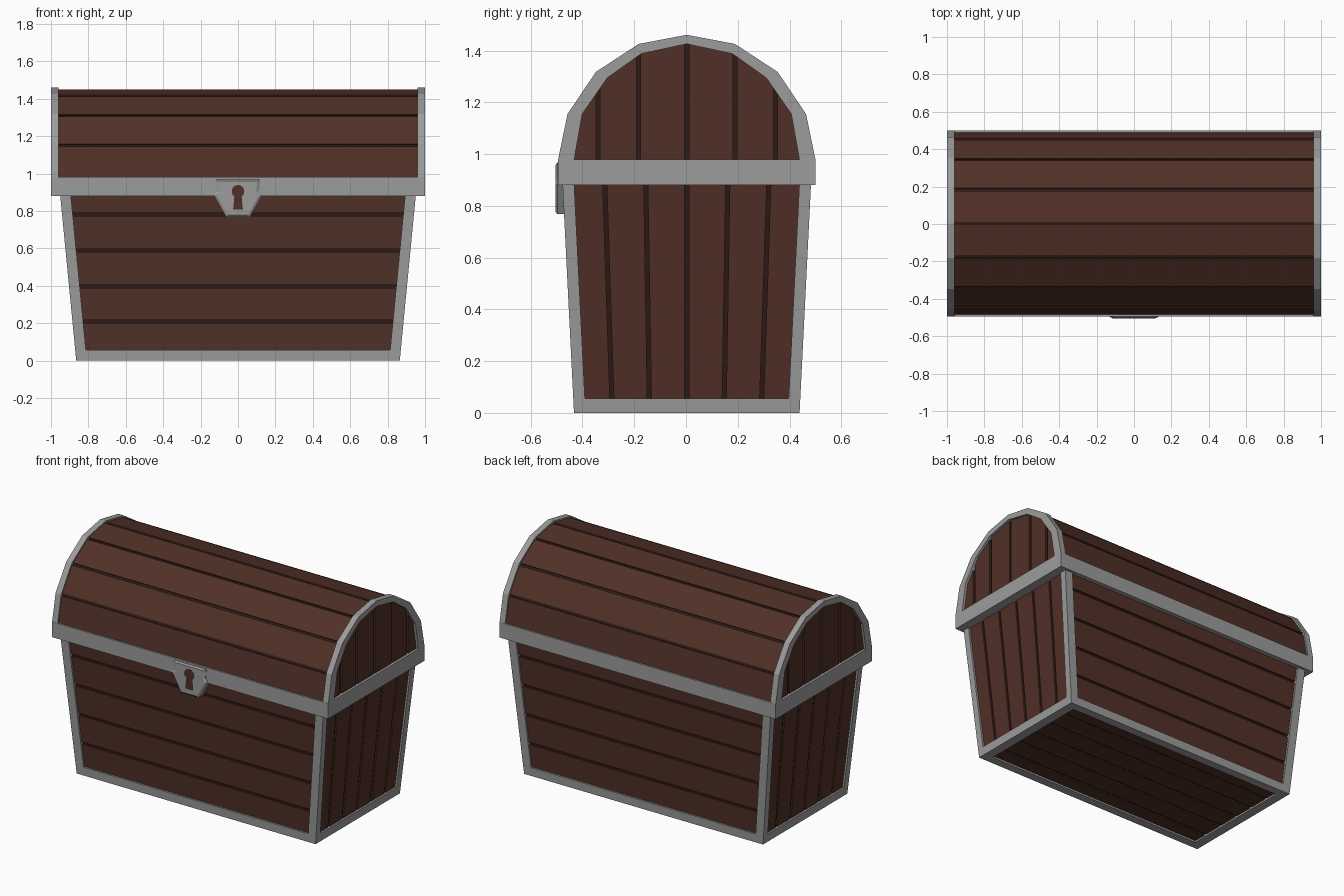
import bpy, bmesh, math

if "Cube" in bpy.data.objects:
    bpy.data.objects.remove(bpy.data.objects["Cube"])

OFF_Y = 0.003  # the box sits slightly back so that the lock fits the centring


def material(name, rgb):
    m = bpy.data.materials.new(name)
    m.diffuse_color = (*rgb, 1)
    m.use_nodes = True
    m.node_tree.nodes["Principled BSDF"].inputs["Base Color"].default_value = m.diffuse_color
    return m


WOOD = material("brown_wood", (0.082, 0.030, 0.020))
GROOVE = material("dark_groove", (0.026, 0.0105, 0.0075))
METAL = material("grey_metal", (0.335, 0.335, 0.335))


def loft(name, solids, mat):
    """One object from solids, each a list of equal-length rings with end caps."""
    bm = bmesh.new()
    for rings in solids:
        vs = [[bm.verts.new((x, y + OFF_Y, z)) for x, y, z in r] for r in rings]
        n = len(vs[0])
        for a, b in zip(vs, vs[1:]):
            for i in range(n):
                j = (i + 1) % n
                bm.faces.new((a[i], a[j], b[j], b[i]))
        bm.faces.new(vs[0][::-1])
        bm.faces.new(vs[-1])
    bmesh.ops.recalc_face_normals(bm, faces=bm.faces)
    me = bpy.data.meshes.new(name)
    bm.to_mesh(me)
    bm.free()
    me.materials.append(mat)
    ob = bpy.data.objects.new(name, me)
    bpy.context.collection.objects.link(ob)
    return ob


def rect(x0, x1, y0, y1, z):
    return [(x0, y0, z), (x1, y0, z), (x1, y1, z), (x0, y1, z)]


def along_x(profile, x0, x1):
    return [[(x, y, z) for y, z in profile] for x in (x0, x1)]


def along_y(profile, y0, y1):
    return [[(x, y, z) for x, z in profile] for y in (y0, y1)]


# ---- Tapered body: half sizes at height z ----
TOP, GAP = 0.89, 0.008


def hx(z):
    return 0.865 + 0.097 * z


def hy(z):
    return 0.436 + 0.050 * z


loft("body_core", [[rect(-hx(z) + 0.021, hx(z) - 0.021, -hy(z) + 0.021, hy(z) - 0.021, z)
                    for z in (0.02, TOP)]], GROOVE)

# Front and back planks run sideways
cuts = [0.02, 0.208, 0.396, 0.588, 0.78, TOP]
planks = []
for s in (-1, 1):
    for a, b in zip(cuts, cuts[1:]):
        planks.append([rect(-hx(z) + 0.03, hx(z) - 0.03, s * (hy(z) - 0.03), s * (hy(z) - 0.012), z)
                       for z in (a + GAP, b - GAP)])
loft("front_and_back_planks", planks, WOOD)

# Side planks run upward and fan out with the taper
planks = []
for s in (-1, 1):
    for k in range(-3, 3):
        planks.append([rect(s * (hx(z) - 0.03), s * (hx(z) - 0.012),
                            k * 0.33 * hy(z) + GAP, (k + 1) * 0.33 * hy(z) - GAP, z)
                       for z in (0.02, TOP)])
loft("side_planks", planks, WOOD)

# Floor planks
loft("floor_planks", [[rect(-0.84, 0.84, k * 0.143 + GAP, (k + 1) * 0.143 - GAP, z)
                       for z in (0.012, 0.03)] for k in range(-3, 3)], WOOD)

# Corner posts and bottom rails
PX, PY, RAIL = 0.057, 0.045, 0.055
loft("corner_posts", [[rect(sx * (hx(z) - PX), sx * hx(z), sy * (hy(z) - PY), sy * hy(z), z)
                       for z in (0, TOP)] for sx in (-1, 1) for sy in (-1, 1)], METAL)
rails = []
for s in (-1, 1):
    rails.append([rect(-hx(z) + PX, hx(z) - PX, s * (hy(z) - 0.055), s * hy(z), z) for z in (0, RAIL)])
    rails.append([rect(s * (hx(z) - 0.062), s * hx(z), -hy(z) + PY, hy(z) - PY, z) for z in (0, RAIL)])
loft("bottom_rails", rails, METAL)

# ---- Lid ----
BASE = 0.98
loft("lid_band", [[rect(-1, 1, -0.498, 0.498, z) for z in (0.88, BASE)]], METAL)


def mirrored(half):
    return half + [(-y, z) for y, z in half[-2::-1]]


outer = mirrored([(-0.497, BASE), (-0.461, 1.155), (-0.351, 1.318), (-0.186, 1.426), (0, 1.461)])
inner = mirrored([(-0.435, BASE), (-0.404, 1.155), (-0.307, 1.295), (-0.176, 1.388), (0, 1.426)])


def scaled(s):
    return [(y * s, BASE + (z - BASE) * s) for y, z in outer]


# End arches
loft("lid_end_arches", [along_x([outer[i], outer[i + 1], inner[i + 1], inner[i]], s * 0.96, s)
                        for s in (-1, 1) for i in range(8)], METAL)
loft("lid_core", [along_x(scaled(0.963), -0.974, 0.974)], GROOVE)

# Roof planks, one for each facet, with a gap at every ridge
hi, lo = scaled(0.98), scaled(0.95)
planks = []
for i in range(8):
    length = math.dist(hi[i], hi[i + 1])

    def at(line, t):
        return tuple(p + (q - p) * t for p, q in zip(line[i], line[i + 1]))

    t0 = 0 if i == 0 else GAP / length
    t1 = 1 if i == 7 else 1 - GAP / length
    planks.append(along_x([at(hi, t0), at(hi, t1), at(lo, t1), at(lo, t0)], -0.965, 0.965))
loft("lid_roof_planks", planks, WOOD)


# Upright planks in the lid ends, topped by the arch
def arch_z(y):
    for (ya, za), (yb, zb) in zip(inner, inner[1:]):
        if ya <= y <= yb:
            return za + (zb - za) * (y - ya) / (yb - ya) + 0.008
    return BASE


edges = [-0.435, -0.343, -0.186, 0, 0.186, 0.343, 0.435]
planks = []
for a, b in zip(edges, edges[1:]):
    a, b = a + GAP * (a > -0.43), b - GAP * (b < 0.43)
    ys = [a] + [y for y, z in inner if a < y < b] + [b]
    prof = [(a, BASE - 0.01)] + [(y, arch_z(y)) for y in ys] + [(b, BASE - 0.01)]
    for s in (-1, 1):
        planks.append(along_x(prof, s * 0.965, s * 0.984))
loft("lid_end_planks", planks, WOOD)

# ---- Lock with a keyhole ----
half = [(-0.064, 0.768), (-0.13, 0.885), (-0.113, 0.905), (-0.118, 0.968)]
shape = half + [(-x, z) for x, z in half[::-1]]
small = [(x * 0.87, 0.875 + (z - 0.875) * 0.9) for x, z in shape]
lock = loft("lock_plate", [along_y(shape, -0.455, -0.500) + along_y(small, -0.508, -0.508)[:1]], METAL)

arc = [math.radians(-55 + 290 * k / 12) for k in range(13)]
keyhole = [(0.034 * math.cos(t), 0.905 + 0.034 * math.sin(t)) for t in arc]
keyhole += [(-0.026, 0.808), (0.026, 0.808)]
cutter = loft("keyhole_cutter", [along_y(keyhole, -0.55, -0.499)], METAL)
cutter.hide_render = True
cutter.hide_viewport = True
cut = lock.modifiers.new("keyhole", "BOOLEAN")
cut.operation = "DIFFERENCE"
cut.solver = "EXACT"
cut.object = cutter
loft("keyhole_back", [along_y(keyhole, -0.501, -0.498)], WOOD)
